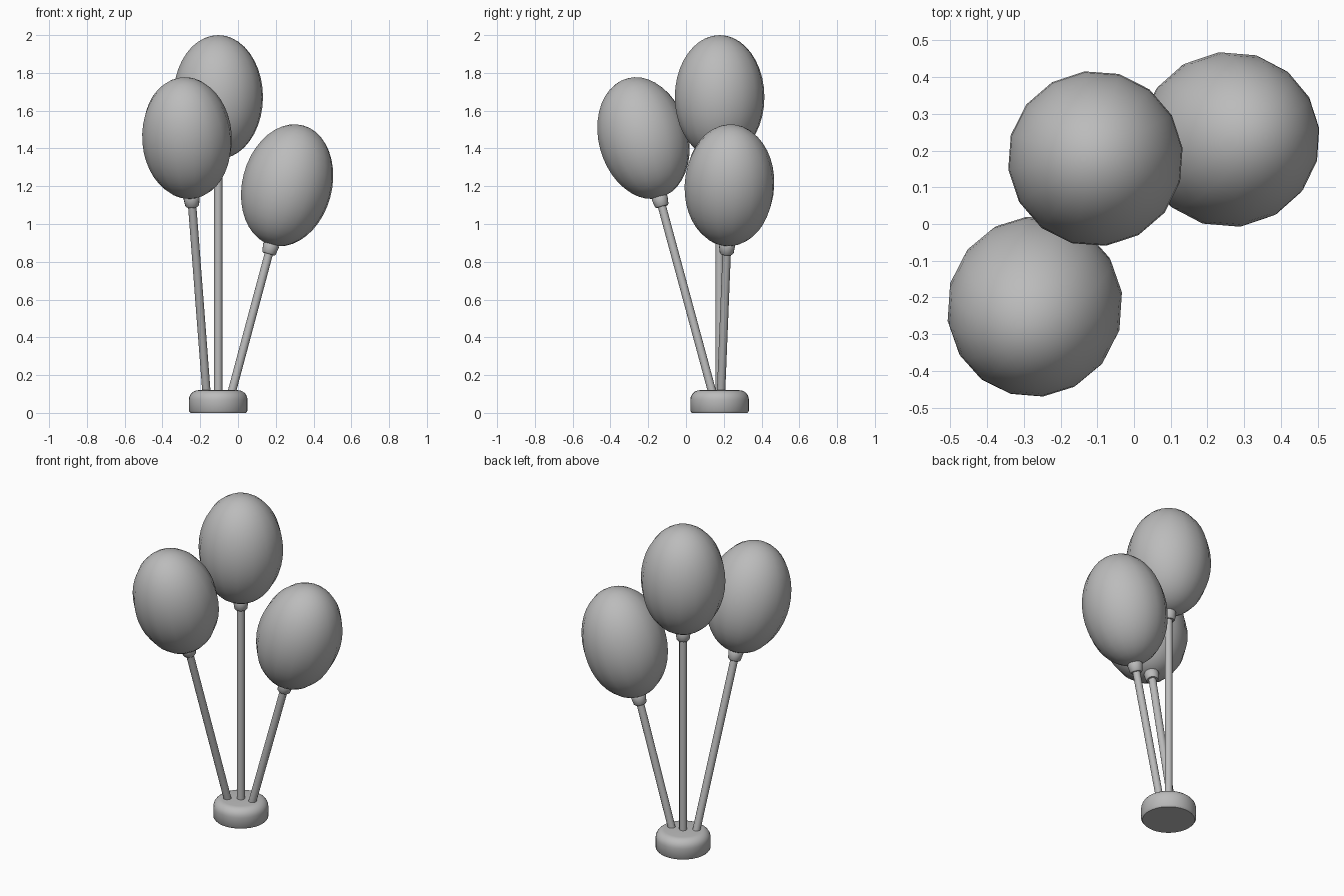
import bpy
from math import radians, sin, cos, pi
from mathutils import Vector, Matrix

cube = bpy.data.objects.get("Cube")
if cube:
    bpy.data.objects.remove(cube, do_unlink=True)

grey = bpy.data.materials.new("plain grey")
grey.use_nodes = True
grey.diffuse_color = (0.5, 0.5, 0.5, 1)
grey.node_tree.nodes["Principled BSDF"].inputs["Base Color"].default_value = grey.diffuse_color


def lathe(name, profile, sides, matrix, turn=0.0, angle=40):
    """Revolve (radius, height) points around z, then place the result."""
    verts, faces, rings = [], [], []
    for r, z in profile:
        count = 1 if r < 1e-5 else sides
        rings.append([len(verts) + i for i in range(count)])
        for i in range(count):
            a = turn + 2 * pi * i / sides
            verts.append((r * cos(a), r * sin(a), z))
    for low, high in zip(rings, rings[1:]):
        for i in range(sides):
            j = (i + 1) % sides
            quad = [low[i % len(low)], low[j % len(low)],
                    high[j % len(high)], high[i % len(high)]]
            faces.append(list(dict.fromkeys(quad)))
    mesh = bpy.data.meshes.new(name)
    mesh.from_pydata(verts, [], faces)
    mesh.materials.append(grey)
    obj = bpy.data.objects.new(name, mesh)
    bpy.context.collection.objects.link(obj)
    obj.matrix_world = matrix
    bpy.ops.object.select_all(action="DESELECT")
    obj.select_set(True)
    bpy.context.view_layer.objects.active = obj
    bpy.ops.object.shade_smooth_by_angle(angle=radians(angle))
    return obj


# Weighted base: flat underside, rounded upper rim
RADIUS, HEIGHT, ROUND = 0.155, 0.12, 0.05
rim = [(RADIUS - ROUND + ROUND * cos(a), HEIGHT - ROUND + ROUND * sin(a))
       for a in (pi / 2 * k / 6 for k in range(7))]
lathe("base", [(0, 0), (0.147, 0), (RADIUS, 0.01)] + rim + [(0, HEIGHT)],
      32, Matrix.Translation((-0.105, 0.178, 0)))

# Balloons: ellipsoid, tied neck and stick along one tilted axis
HALF, GIRTH, RINGS = 0.328, 0.239, 20
egg = [(GIRTH * sin(pi * k / RINGS), -HALF * cos(pi * k / RINGS))
       for k in range(RINGS + 1)]
egg[0], egg[-1] = (0, -HALF), (0, HALF)
neck = [(0, -0.377), (0.031, -0.377), (0.037, -0.37),
        (0.043, -0.33), (0.04, -0.322), (0, -0.318)]

balloons = {
    "middle": ((-0.105, 0.178, 1.672), (0, 0, 1)),
    "right": ((-0.27, -0.225, 1.455), (-0.075, -0.265, 0.98)),
    "left": ((0.26, 0.23, 1.205), (0.265, 0.04, 0.99)),
}
for side, (centre, axis) in balloons.items():
    axis = Vector(axis).normalized()
    place = Matrix.Translation(centre) @ Vector((0, 0, 1)).rotation_difference(axis).to_matrix().to_4x4()
    lathe(side + "_balloon", egg, 16, place, radians(7))
    lathe(side + "_neck", neck, 16, place)
    foot = -(centre[2] - 0.09) / axis.z
    stick = [(0, foot), (0.022, foot), (0.022, -0.36), (0, -0.36)]
    lathe(side + "_stick", stick, 12, place)
